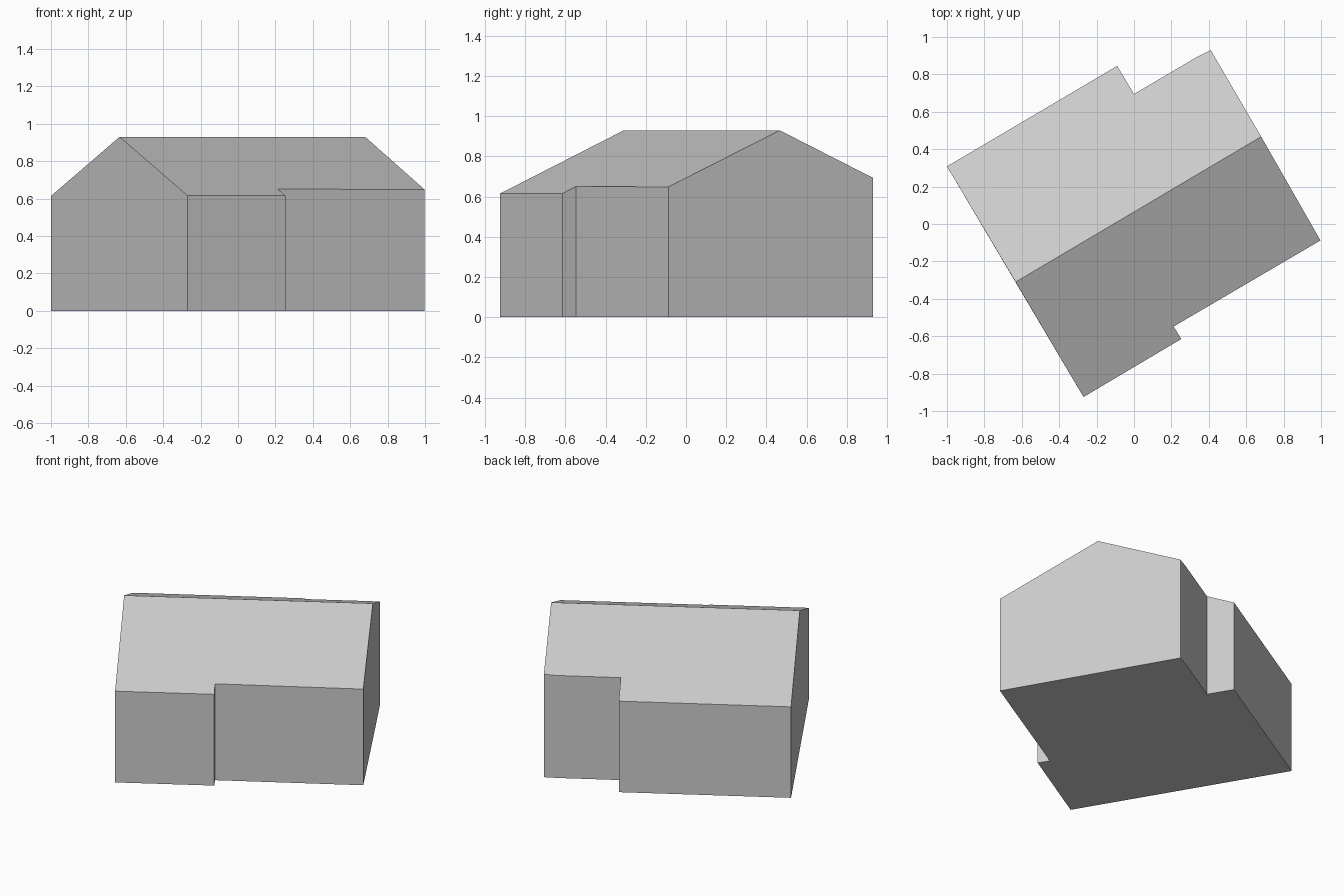
import bpy
import bmesh
from mathutils import Vector

cube = bpy.data.objects.get("Cube")
if cube:
    bpy.data.objects.remove(cube, do_unlink=True)

grey = bpy.data.materials.new("plain grey")
grey.use_nodes = True
colour = (0.6, 0.6, 0.6, 1)
grey.diffuse_color = colour
grey.node_tree.nodes["Principled BSDF"].inputs["Base Color"].default_value = colour

# Ridge ends, and the eave corners of each side, all counter-clockwise
ridge_height, slope = 0.93, 0.44
ridge_a = Vector((-0.633, -0.31))
ridge_b = Vector((0.68, 0.467))
front_eave = [(-0.27, -0.925), (0.253, -0.615), (0.212, -0.548), (0.997, -0.088)]
back_eave = [(0.41, 0.93), (0.34, 0.895), (0, 0.695), (-0.09, 0.845), (-1, 0.308)]

along = (ridge_b - ridge_a).normalized()
across = Vector((-along.y, along.x))


def roof_point(p):
    """Point on the pitched roof above plan position p."""
    distance = abs((Vector(p) - ridge_a).dot(across))
    return (p[0], p[1], ridge_height - slope * distance)


bm = bmesh.new()
base_front = [bm.verts.new((x, y, 0)) for x, y in front_eave]
base_back = [bm.verts.new((x, y, 0)) for x, y in back_eave]
top_front = [bm.verts.new(roof_point(p)) for p in front_eave]
top_back = [bm.verts.new(roof_point(p)) for p in back_eave]
ridge = [bm.verts.new(roof_point(p)) for p in (ridge_a, ridge_b)]

# Floor and the two roof slopes
bm.faces.new(list(reversed(base_front + base_back)))
bm.faces.new(top_front + [ridge[1], ridge[0]])
bm.faces.new(top_back + [ridge[0], ridge[1]])

# Long walls with their steps
for base, top in ((base_front, top_front), (base_back, top_back)):
    for i in range(len(base) - 1):
        bm.faces.new((base[i], base[i + 1], top[i + 1], top[i]))

# Gable walls
bm.faces.new((base_front[-1], base_back[0], top_back[0], ridge[1], top_front[-1]))
bm.faces.new((base_back[-1], base_front[0], top_front[0], ridge[0], top_back[-1]))
bmesh.ops.recalc_face_normals(bm, faces=bm.faces)

mesh = bpy.data.meshes.new("house_body")
bm.to_mesh(mesh)
bm.free()
mesh.materials.append(grey)
house = bpy.data.objects.new("house_body", mesh)
bpy.context.collection.objects.link(house)
